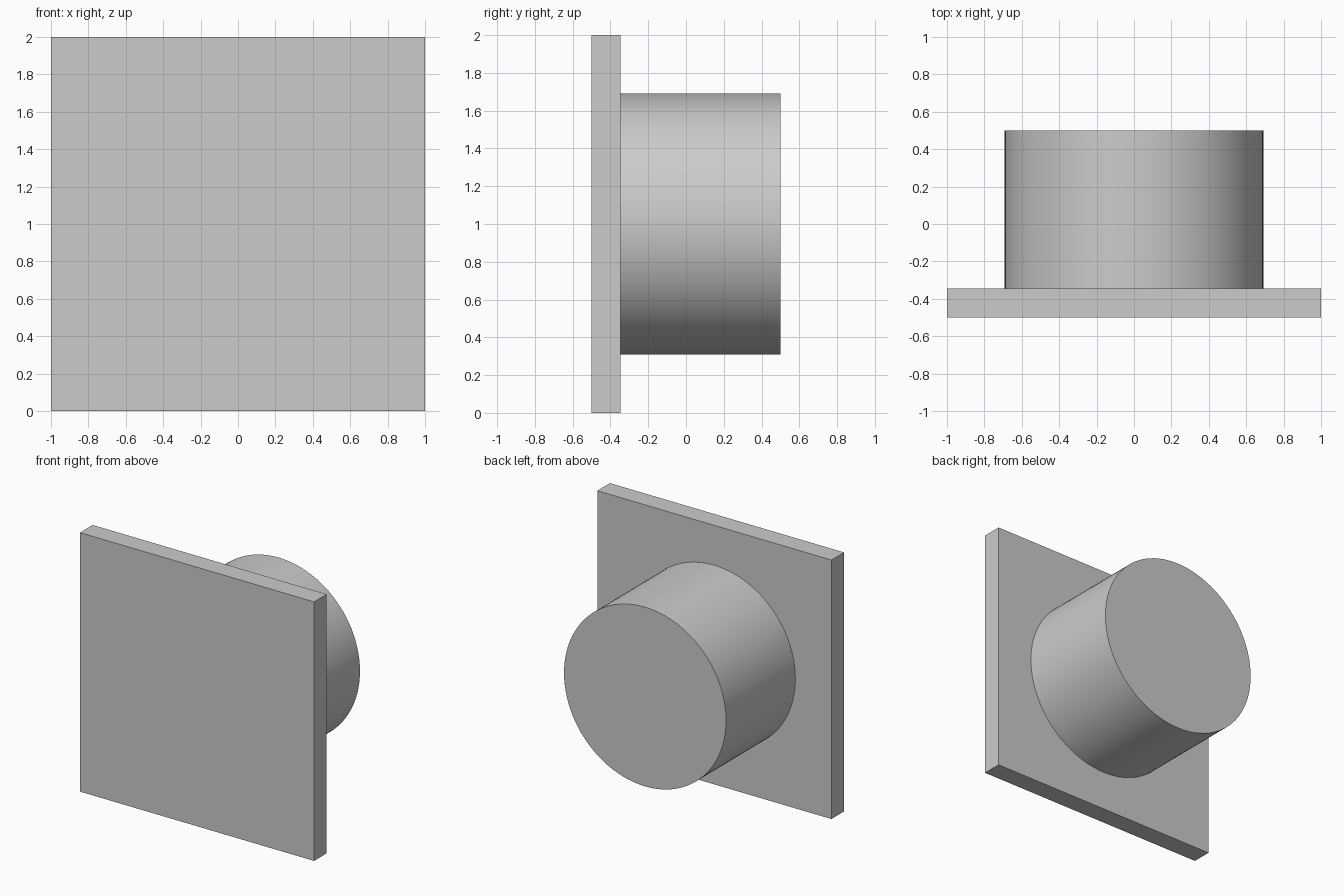
import bpy
from math import pi, radians

cube = bpy.data.objects.get("Cube")
if cube:
    bpy.data.objects.remove(cube, do_unlink=True)

# Overall sizes
FRONT, JOINT, BACK = -0.5, -0.346, 0.5
RADIUS = 0.692

# Single grey finish
grey = bpy.data.materials.new("plain_grey")
grey.use_nodes = True
colour = (0.6, 0.6, 0.6, 1.0)
grey.diffuse_color = colour
grey.node_tree.nodes["Principled BSDF"].inputs["Base Color"].default_value = colour


def finish(name):
    obj = bpy.context.object
    obj.name = name
    obj.data.materials.append(grey)
    bpy.ops.object.transform_apply(location=False, rotation=True, scale=True)
    return obj


# Square front plate
bpy.ops.mesh.primitive_cube_add(size=1, location=(0, (FRONT + JOINT) / 2, 1))
bpy.context.object.scale = (2, JOINT - FRONT, 2)
finish("front_plate")

# Round spigot behind the plate
bpy.ops.mesh.primitive_cylinder_add(
    vertices=96, radius=RADIUS, depth=BACK - JOINT,
    location=(0, (JOINT + BACK) / 2, 1), rotation=(pi / 2, 0, 0))
finish("round_spigot")
bpy.ops.object.shade_smooth_by_angle(angle=radians(30))
